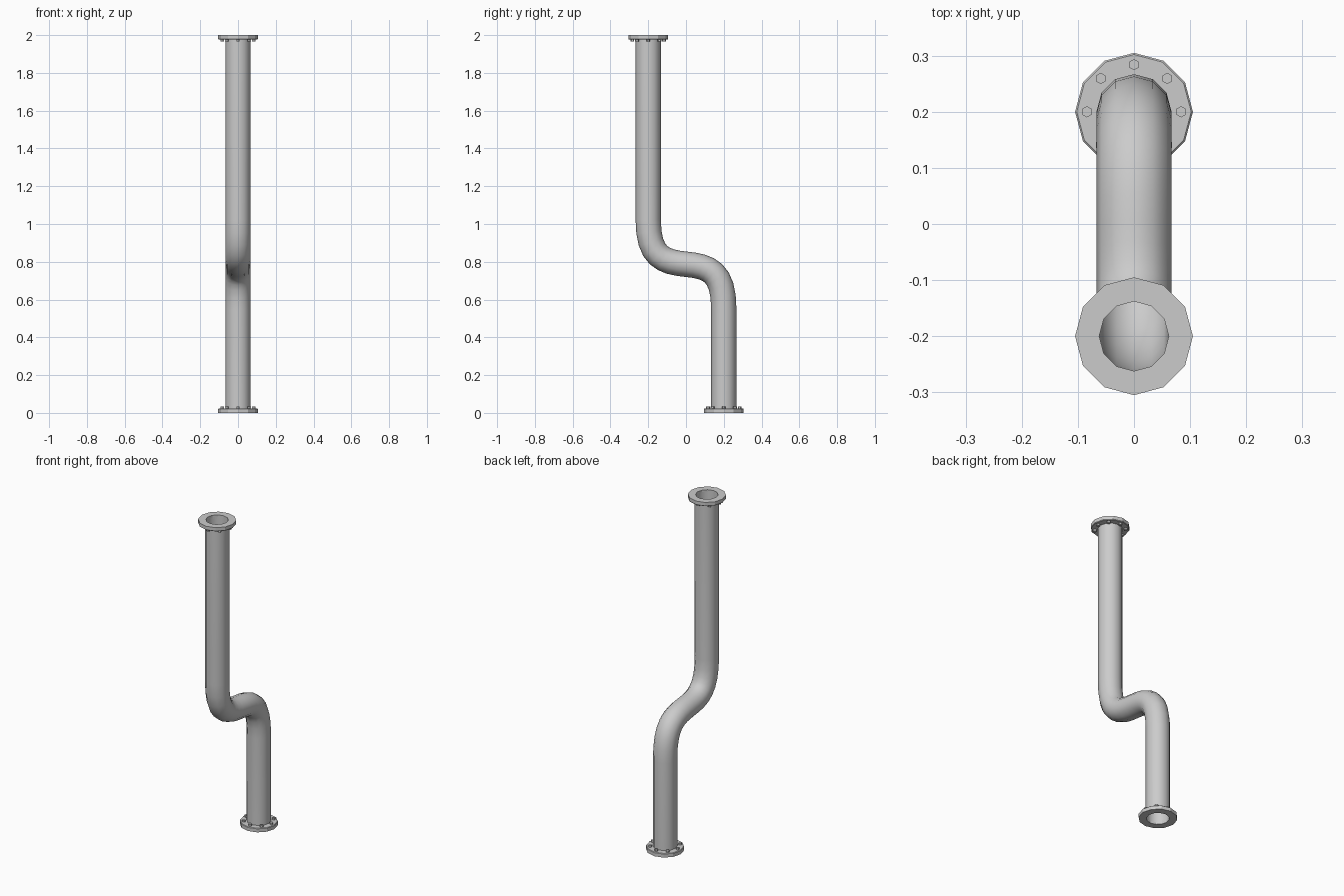
import bpy, bmesh, math
from mathutils import Vector
from mathutils.geometry import interpolate_bezier

if "Cube" in bpy.data.objects:
    bpy.data.objects.remove(bpy.data.objects["Cube"])

SIDES = 12
PIPE_R, BORE_R, FLANGE_R = 0.067, 0.062, 0.105
FLANGE_H = 0.024


def add_object(name, bm, smooth=True):
    bmesh.ops.recalc_face_normals(bm, faces=bm.faces)
    mesh = bpy.data.meshes.new(name)
    bm.to_mesh(mesh)
    bm.free()
    ob = bpy.data.objects.new(name, mesh)
    bpy.context.collection.objects.link(ob)
    if smooth:
        bpy.ops.object.select_all(action='DESELECT')
        ob.select_set(True)
        bpy.context.view_layer.objects.active = ob
        bpy.ops.object.shade_smooth_by_angle(angle=math.radians(35))
    return ob


def bridge(bm, rings, closed=False):
    pairs = list(zip(rings, rings[1:]))
    if closed:
        pairs.append((rings[-1], rings[0]))
    for a, b in pairs:
        for i in range(SIDES):
            j = (i + 1) % SIDES
            bm.faces.new((a[i], a[j], b[j], b[i]))


# Pipe: S-shaped centre line in the yz plane
low, mid, high = Vector((0, 0.2, 0.55)), Vector((0, 0, 0.787)), Vector((0, -0.2, 1.024))
up, across = Vector((0, 0, 0.2)), Vector((0, 0.12, -0.012))
path = [Vector((0, 0.2, 0.012))]
path += interpolate_bezier(low, low + up, mid + across, mid, 9)
path += interpolate_bezier(mid, mid - across, high - up, high, 9)[1:]
path.append(Vector((0, -0.2, 1.988)))

bm = bmesh.new()
walls = []
for radius in (PIPE_R, BORE_R):
    rings = []
    for k, p in enumerate(path):
        t = (path[min(k + 1, len(path) - 1)] - path[max(k - 1, 0)]).normalized()
        if k < 2 or k > len(path) - 3:
            t = Vector((0, 0, 1))
        side = Vector((1, 0, 0))
        n = t.cross(side)
        rings.append([bm.verts.new(p + radius * (math.cos(a) * side + math.sin(a) * n))
                      for a in (2 * math.pi * i / SIDES for i in range(SIDES))])
    walls.append(rings)
bridge(bm, walls[0] + walls[1][::-1], closed=True)
add_object("pipe", bm)


# Flange and its ring of hex bolts; d = +1 faces down at the base, -1 faces up at the top
def flange(label, y, z, d):
    bm = bmesh.new()
    profile = [(BORE_R, 0), (FLANGE_R, 0), (FLANGE_R, FLANGE_H - 0.003),
               (FLANGE_R - 0.003, FLANGE_H), (BORE_R, FLANGE_H)]
    rings = [[bm.verts.new((r * math.cos(2 * math.pi * i / SIDES),
                            y + r * math.sin(2 * math.pi * i / SIDES), z + d * h))
              for i in range(SIDES)] for r, h in profile]
    bridge(bm, rings, closed=True)
    add_object(label + "_flange", bm, smooth=False)

    bm = bmesh.new()
    for i in range(8):
        a = i * math.pi / 4
        made = bmesh.ops.create_cone(bm, cap_ends=True, segments=6,
                                     radius1=0.01, radius2=0.01, depth=0.014)
        bmesh.ops.translate(bm, verts=made["verts"],
                            vec=(0.084 * math.cos(a), y + 0.084 * math.sin(a),
                                 z + d * (FLANGE_H + 0.004)))
    add_object(label + "_bolts", bm, smooth=False)


flange("bottom", 0.2, 0, 1)
flange("top", -0.2, 2, -1)
